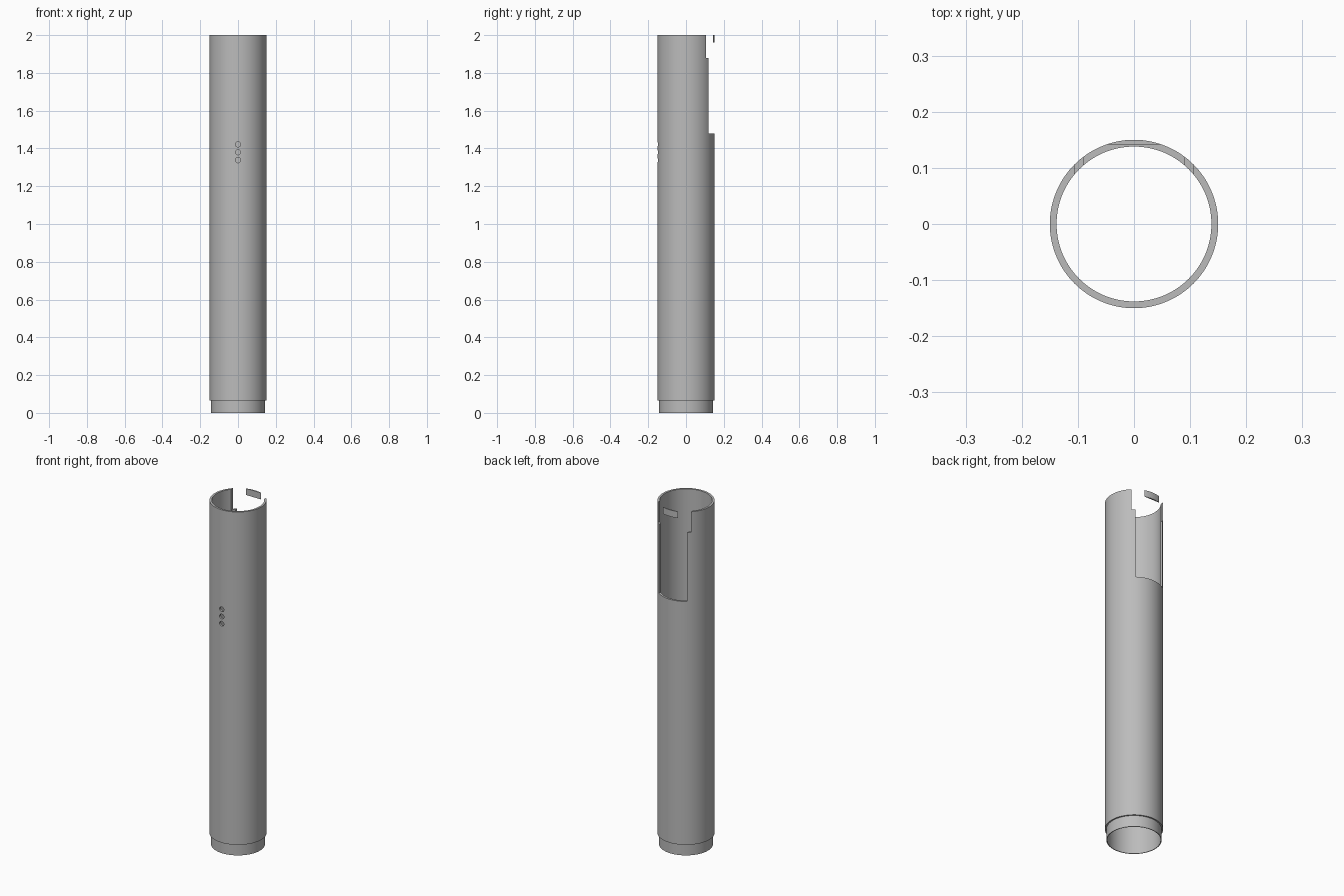
import bpy, bmesh, math
from mathutils import Matrix, Vector

if "Cube" in bpy.data.objects:
    bpy.data.objects.remove(bpy.data.objects["Cube"], do_unlink=True)

R_OUT, R_IN, R_COLLAR = 0.15, 0.138, 0.142
HEIGHT, STEP_Z = 2.0, 0.065
SEGMENTS = 128

grey = bpy.data.materials.new("plain grey")
grey.use_nodes = True
colour = (0.5, 0.5, 0.5, 1)
grey.diffuse_color = colour
grey.node_tree.nodes["Principled BSDF"].inputs["Base Color"].default_value = colour


def add_object(name, bm):
    bmesh.ops.recalc_face_normals(bm, faces=bm.faces)
    mesh = bpy.data.meshes.new(name)
    bm.to_mesh(mesh)
    bm.free()
    mesh.materials.append(grey)
    obj = bpy.data.objects.new(name, mesh)
    bpy.context.collection.objects.link(obj)
    return obj


def lathe(name, profile):
    """Revolve a closed (radius, z) profile around the z axis."""
    bm = bmesh.new()
    verts = [bm.verts.new((r, 0, z)) for r, z in profile]
    edges = [bm.edges.new((v, verts[i - 1])) for i, v in enumerate(verts)]
    bmesh.ops.spin(bm, geom=verts + edges, cent=(0, 0, 0), axis=(0, 0, 1),
                   angle=math.tau, steps=SEGMENTS, use_merge=True)
    bmesh.ops.remove_doubles(bm, verts=bm.verts, dist=1e-5)
    return add_object(name, bm)


def box_cutter(half_width, z0, z1):
    """Block that opens the rear wall between two heights."""
    bm = bmesh.new()
    bmesh.ops.create_cube(bm, size=1, matrix=Matrix.LocRotScale(
        Vector((0, 0.15, (z0 + z1) / 2)), None,
        Vector((2 * half_width, 0.2, z1 - z0))))
    return add_object("slot_cutter", bm)


def hole_cutter(z, radius):
    """Rod that pierces the front wall."""
    bm = bmesh.new()
    bmesh.ops.create_cone(bm, cap_ends=True, segments=32, radius1=radius,
                          radius2=radius, depth=0.1,
                          matrix=Matrix.Translation((0, -0.15, z))
                          @ Matrix.Rotation(math.pi / 2, 4, "X"))
    return add_object("hole_cutter", bm)


def smooth(obj):
    bpy.ops.object.select_all(action="DESELECT")
    obj.select_set(True)
    bpy.context.view_layer.objects.active = obj
    bpy.ops.object.shade_smooth_by_angle(angle=math.radians(30))


# Hollow tube with a narrower collar at the foot
tube = lathe("tube", [(R_IN, 0), (R_COLLAR, 0), (R_COLLAR, STEP_Z),
                      (R_OUT, STEP_Z), (R_OUT, HEIGHT), (R_IN, HEIGHT)])

# Rear window, wider rear notch at the rim, three front holes
cutters = [box_cutter(0.09, 1.48, 1.9), box_cutter(0.106, 1.88, 2.1)]
cutters += [hole_cutter(1.38 + offset, 0.014) for offset in (-0.042, 0, 0.042)]
for cutter in cutters:
    cutter.hide_render = True
    mod = tube.modifiers.new("cut", "BOOLEAN")
    mod.operation, mod.solver, mod.object = "DIFFERENCE", "EXACT", cutter
bpy.context.view_layer.objects.active = tube
for mod in list(tube.modifiers):
    bpy.ops.object.modifier_apply(modifier=mod.name)
for cutter in cutters:
    bpy.data.objects.remove(cutter, do_unlink=True)
smooth(tube)

# Rear tab at the rim: flat inside, curved outside
bm = bmesh.new()
half = math.acos(0.142 / R_OUT)
angles = [half * (i / 8 - 1) for i in range(17)]
face = bm.faces.new([bm.verts.new((R_OUT * math.sin(a), R_OUT * math.cos(a), 1.962))
                     for a in angles])
top = bmesh.ops.extrude_face_region(bm, geom=[face])["geom"]
bmesh.ops.translate(bm, vec=(0, 0, HEIGHT - 1.962),
                    verts=[v for v in top if isinstance(v, bmesh.types.BMVert)])
smooth(add_object("rear_tab", bm))
